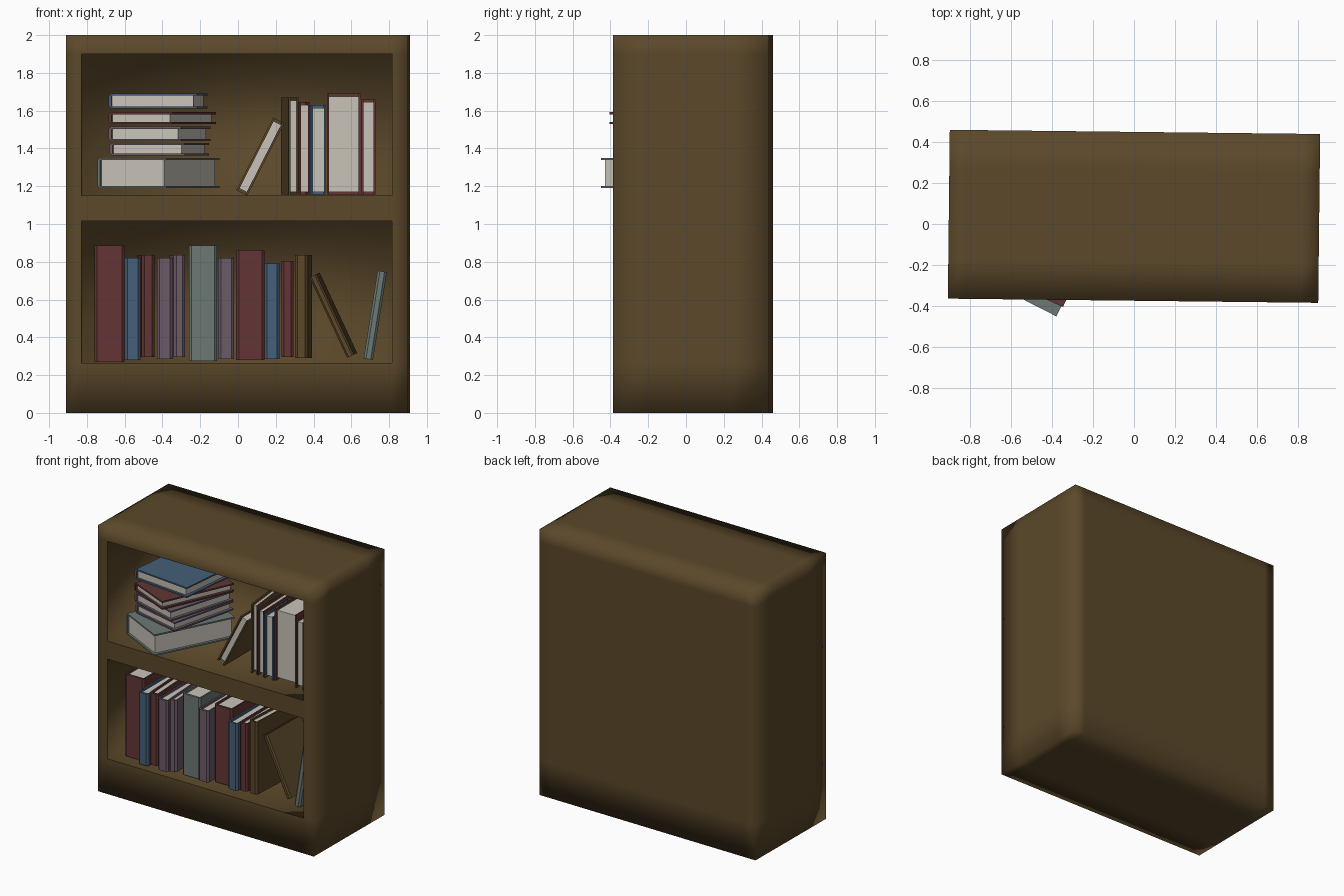
import bpy, bmesh
from math import radians, pi
from mathutils import Matrix, Vector

cube = bpy.data.objects.get("Cube")
if cube:
    bpy.data.objects.remove(cube)


def material(name, rgb):
    m = bpy.data.materials.new(name)
    m.use_nodes = True
    m.diffuse_color = (*rgb, 1)
    m.node_tree.nodes["Principled BSDF"].inputs["Base Color"].default_value = (*rgb, 1)
    return m


WOOD = material("dark wood", (0.105, 0.065, 0.023))
RED = material("maroon cover", (0.125, 0.036, 0.036))
BLUE = material("blue cover", (0.06, 0.115, 0.19))
PURPLE = material("mauve cover", (0.15, 0.105, 0.14))
GREY = material("grey green cover", (0.15, 0.19, 0.175))
PAPER = material("paper", (0.58, 0.55, 0.49))


def add_object(name, bm, mats, matrix):
    bmesh.ops.recalc_face_normals(bm, faces=bm.faces)
    mesh = bpy.data.meshes.new(name)
    bm.to_mesh(mesh)
    bm.free()
    for m in mats:
        mesh.materials.append(m)
    ob = bpy.data.objects.new(name, mesh)
    ob.matrix_world = matrix
    bpy.context.collection.objects.link(ob)
    return ob


# Cabinet: gridded box with two recessed compartments and soft shading
def cabinet():
    cuts = ([-0.905, -0.825, 0.82, 0.905],
            [-0.4125, -0.22, 0.22, 0.4125],
            [0, 0.265, 1.015, 1.15, 1.9, 2])
    depth = 0.72
    bm = bmesh.new()
    openings = []
    for axis in range(3):
        u, v = [a for a in range(3) if a != axis]
        for side in (0, -1):
            for i in range(len(cuts[u]) - 1):
                for j in range(len(cuts[v]) - 1):
                    corners = []
                    for di, dj in ((0, 0), (1, 0), (1, 1), (0, 1)):
                        p = Vector()
                        p[axis] = cuts[axis][side]
                        p[u], p[v] = cuts[u][i + di], cuts[v][j + dj]
                        corners.append(bm.verts.new(p))
                    face = bm.faces.new(corners)
                    if axis == 1 and side == 0 and i == 1 and j in (1, 3):
                        openings.append(face)
    bmesh.ops.remove_doubles(bm, verts=bm.verts, dist=0.001)
    bmesh.ops.recalc_face_normals(bm, faces=bm.faces)
    for face in openings:
        rim = list(face.edges)
        new = bmesh.ops.extrude_discrete_faces(bm, faces=[face])["faces"][0]
        back = list(new.verts)
        bmesh.ops.translate(bm, verts=back, vec=(0, depth, 0))
        front = [min((w for e in rim for w in e.verts),
                     key=lambda w: (w.co - b.co).length) for b in back] if rim[0].is_valid else []
        # Add compartment walls if the extrusion left them open
        if len(new.edges[0].link_faces) == 1:
            for k in range(4):
                n = (k + 1) % 4
                bm.faces.new((front[k], front[n], back[n], back[k]))
        for e in rim:
            if e.is_valid:
                e.smooth = False
    for f in bm.faces:
        f.smooth = True
    add_object("bookcase_cabinet", bm, [WOOD],
               Matrix.Translation((0, 0.0375, 0)) @ Matrix.Rotation(radians(-0.65), 4, 'Z'))


# Book: folded cover around a recessed page block, spine at local y = 0
def book(name, colour, t, w, h, matrix):
    b = min(0.011, t * 0.2)
    c = min(0.014, t * 0.25)
    half = [(t / 2 - c, 0), (t / 2, c), (t / 2, w), (t / 2 - b, w), (t / 2 - b, b * 1.5)]
    outline = half + [(-x, y) for x, y in reversed(half)]
    bm = bmesh.new()
    base = bm.faces.new([bm.verts.new((x, y, 0)) for x, y in outline])
    ext = bmesh.ops.extrude_face_region(bm, geom=[base])["geom"]
    bmesh.ops.translate(bm, vec=(0, 0, h), verts=[g for g in ext if isinstance(g, bmesh.types.BMVert)])
    covers = set(bm.faces)
    size = Matrix.Diagonal((t - 2 * b, w - 0.03, h - 0.03, 1))
    bmesh.ops.create_cube(bm, size=1, matrix=Matrix.Translation((0, w / 2 - 0.005, h / 2)) @ size)
    for f in bm.faces:
        if f not in covers:
            f.material_index = 1
    add_object(name, bm, [colour, PAPER], matrix)


def rot(deg, axis):
    return Matrix.Rotation(radians(deg), 4, axis)


cabinet()

# Lower shelf, spines outward: colour, left, right, bottom, top, setback, yaw
lower = [
    (RED, -.76, -.60, .27, .885, .11, 0), (BLUE, -.60, -.515, .28, .82, .04, 0),
    (RED, -.51, -.44, .295, .835, .05, 3), (PURPLE, -.43, -.345, .285, .82, .03, 0),
    (PURPLE, -.34, -.28, .295, .835, .04, 3), (GREY, -.26, -.11, .275, .885, .08, 0),
    (PURPLE, -.105, -.02, .285, .82, .05, 0), (RED, -.01, .14, .28, .86, .1, 0),
    (BLUE, .14, .22, .285, .79, .05, 0), (RED, .23, .295, .295, .805, .06, 0),
    (WOOD, .3, .37, .29, .835, .07, -3)]
for n, (col, x0, x1, z0, z1, d, yaw) in enumerate(lower, 1):
    book(f"lower_book_{n}", col, x1 - x0, 0.41, z1 - z0,
         Matrix.Translation(((x0 + x1) / 2, d - 0.375, z0)) @ rot(yaw, 'Z'))

# Leaning books on the lower shelf
book("lower_leaning_book_left", WOOD, 0.04, 0.38, 0.47,
     Matrix.Translation((0.595, -0.25, 0.3)) @ rot(-25, 'Y') @ rot(-3, 'Z'))
book("lower_leaning_book_right", GREY, 0.05, 0.38, 0.47,
     Matrix.Translation((0.69, -0.29, 0.285)) @ rot(9, 'Y'))

# Upper shelf, page edges outward: colour, centre, bottom, thickness, height, setback, yaw, lean
upper = [
    (WOOD, .02, 1.165, .065, .43, .14, 0, 27), (WOOD, .295, 1.155, .055, .515, .15, 6, 0),
    (RED, .352, 1.155, .06, .49, .14, 2, 0), (BLUE, .427, 1.155, .08, .475, .13, 1, 0),
    (RED, .56, 1.155, .18, .535, .14, 0, 0), (RED, .69, 1.155, .075, .505, .12, 0, 0)]
for n, (col, x, z, t, h, d, yaw, lean) in enumerate(upper, 1):
    book(f"upper_book_{n}", col, t, 0.4, h,
         Matrix.Translation((x, d - 0.375, z)) @ rot(lean, 'Y') @ rot(yaw, 'Z')
         @ Matrix.Translation((0, 0.4, 0)) @ Matrix.Rotation(pi, 4, 'Z'))

# Stack lying flat: colour, left corner x and y, bottom, top, width, length, turn
FLAT = Matrix(((0, 1, 0, 0), (0, 0, 1, 0), (1, 0, 0, 0), (0, 0, 0, 1)))
stack = [
    (GREY, -.745, -.265, 1.19, 1.35, .41, .62, -27),
    (PURPLE, -.68, -.25, 1.362, 1.43, .41, .53, -14),
    (PURPLE, -.685, -.25, 1.44, 1.515, .40, .54, -17),
    (RED, -.685, -.255, 1.53, 1.592, .37, .57, -24),
    (BLUE, -.685, -.25, 1.612, 1.69, .47, .54, -6)]
for n, (col, x, y, z0, z1, w, length, turn) in enumerate(stack, 1):
    book(f"stacked_book_{n}", col, z1 - z0, w, length,
         Matrix.Translation((x, y, (z0 + z1) / 2)) @ rot(turn, 'Z') @ FLAT)
